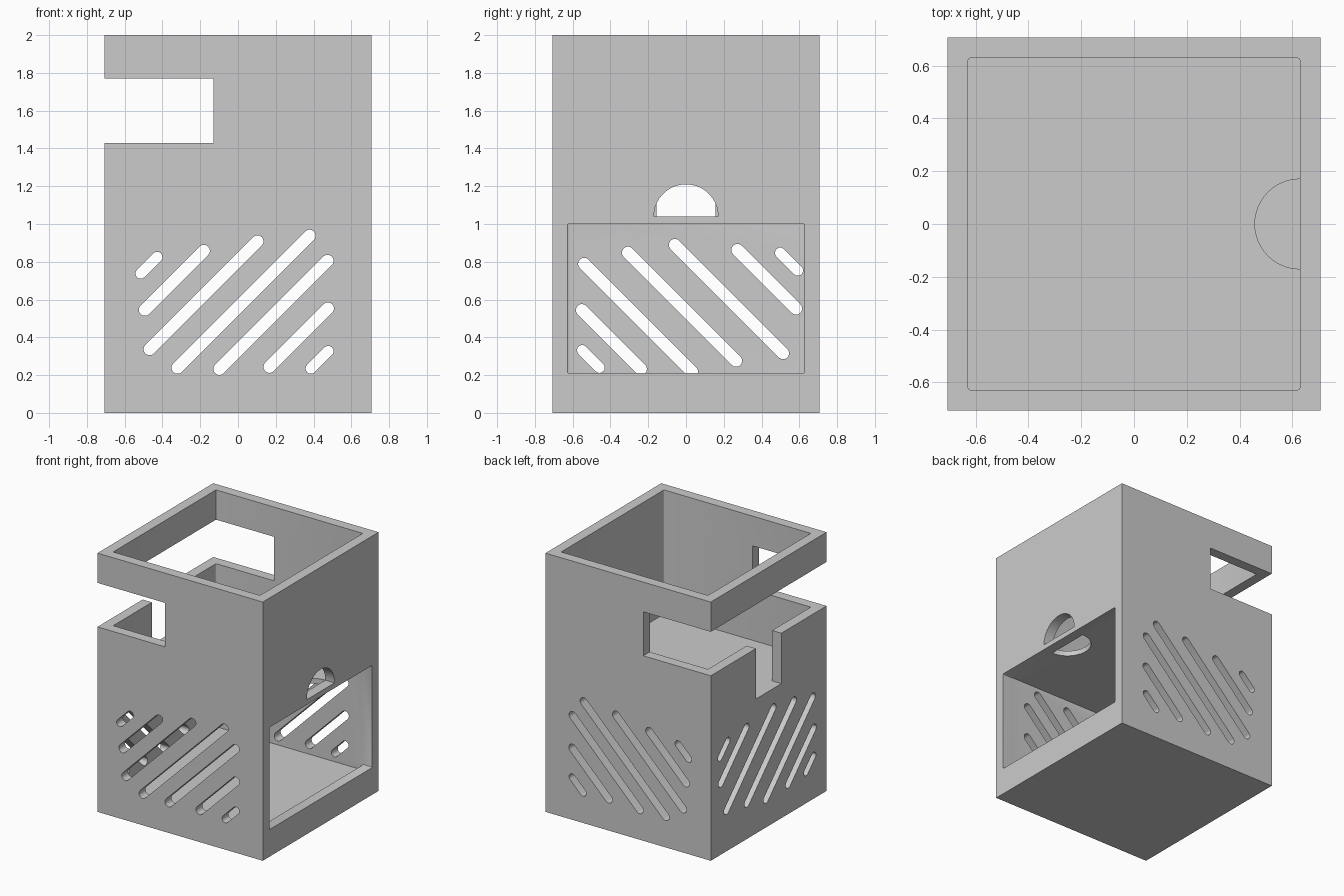
import bpy, bmesh
from math import pi, cos, sin
from mathutils import Vector

if "Cube" in bpy.data.objects:
    bpy.data.objects.remove(bpy.data.objects["Cube"], do_unlink=True)

HALF, INNER, TOP = 0.707, 0.628, 2.0
FLOOR, SHELF_LOW, SHELF_TOP = 0.17, 1.0, 1.04
OUT = HALF + 0.1

grey = bpy.data.materials.new("plain grey")
grey.use_nodes = True
colour = (0.6, 0.6, 0.6, 1)
grey.diffuse_color = colour
grey.node_tree.nodes["Principled BSDF"].inputs["Base Color"].default_value = colour


def arc(cx, cy, r, start, end, n):
    steps = [start + (end - start) * i / n for i in range(n + 1)]
    return [(cx + r * cos(a), cy + r * sin(a)) for a in steps]


def rect(u0, v0, u1, v1, r=0):
    if not r:
        return [(u0, v0), (u1, v0), (u1, v1), (u0, v1)]
    centres = [(u1 - r, v1 - r), (u0 + r, v1 - r), (u0 + r, v0 + r), (u1 - r, v0 + r)]
    return [p for i, c in enumerate(centres)
            for p in arc(*c, r, i * pi / 2, (i + 1) * pi / 2, 3)]


def slot(u, v, length, lean, r):
    """Round-ended slot at 45 degrees, starting at its lower end."""
    a = pi / 4 if lean > 0 else 3 * pi / 4
    return (arc(u + lean * length, v + length, r, a - pi / 2, a + pi / 2, 10)
            + arc(u, v, r, a + pi / 2, a + 3 * pi / 2, 10))


def prism(name, profile, axis, low, high):
    """Extrude a 2D profile along an axis."""
    place = {"x": lambda u, v, w: (w, u, v),
             "y": lambda u, v, w: (u, w, v),
             "z": lambda u, v, w: (u, v, w)}[axis]
    bm = bmesh.new()
    face = bm.faces.new([bm.verts.new(place(u, v, low)) for u, v in profile])
    ext = bmesh.ops.extrude_face_region(bm, geom=[face])
    moved = [g for g in ext["geom"] if isinstance(g, bmesh.types.BMVert)]
    bmesh.ops.translate(bm, verts=moved, vec=Vector(place(0, 0, high - low)))
    bmesh.ops.recalc_face_normals(bm, faces=bm.faces)
    mesh = bpy.data.meshes.new(name)
    bm.to_mesh(mesh)
    bm.free()
    mesh.materials.append(grey)
    obj = bpy.data.objects.new(name, mesh)
    bpy.context.collection.objects.link(obj)
    return obj


housing = prism("housing", rect(-HALF, -HALF, HALF, HALF), "z", 0, TOP)


def cut(profile, axis, low, high):
    cutter = prism("cutter", profile, axis, low, high)
    cutter.hide_render = True
    mod = housing.modifiers.new("cut", "BOOLEAN")
    mod.operation, mod.solver, mod.object = "DIFFERENCE", "EXACT", cutter
    bpy.context.view_layer.objects.active = housing
    bpy.ops.object.modifier_apply(modifier=mod.name)
    bpy.data.objects.remove(cutter, do_unlink=True)


# Open upper bay and closed lower bay, with the shelf left between them
cavity = rect(-INNER, -INNER, INNER, INNER, 0.008)
cut(cavity, "z", SHELF_TOP, TOP + 0.1)
cut(cavity, "z", FLOOR, SHELF_LOW)

# Access window, and the half-round cable holes in wall and shelf
cut(rect(-INNER, 0.21, INNER, SHELF_LOW, 0.008), "x", INNER - 0.1, OUT)
cut(arc(0, SHELF_TOP, 0.17, 0, pi, 32), "x", INNER - 0.05, OUT)
cut(arc(INNER, 0, 0.17, pi / 2, 3 * pi / 2, 32), "z", SHELF_LOW - 0.05, SHELF_TOP + 0.05)

# Wide side opening that wraps the corners, with a notch below it
cut(rect(-OUT, 1.43, -0.13, 1.77), "y", -OUT, OUT)
cut(rect(-0.155, SHELF_TOP, 0.155, 1.5), "x", -OUT, -INNER + 0.05)

# Vent slots (lower end, run, radius) through the front and back walls
for u, v, run, r in [(-0.515, 0.738, 0.087, 0.028), (-0.493, 0.546, 0.312, 0.032),
                     (-0.468, 0.337, 0.571, 0.032), (-0.320, 0.239, 0.699, 0.032),
                     (-0.098, 0.233, 0.572, 0.032), (0.167, 0.244, 0.309, 0.032),
                     (0.386, 0.235, 0.092, 0.028)]:
    cut(slot(u, v, run, 1, r), "y", -OUT, OUT)

# Vent slots through the left-hand wall
for u, v, run, r in [(-0.458, 0.240, 0.091, 0.028), (-0.239, 0.232, 0.312, 0.032),
                     (0.032, 0.218, 0.571, 0.032), (0.265, 0.276, 0.572, 0.032),
                     (0.514, 0.316, 0.573, 0.032), (0.583, 0.552, 0.311, 0.032),
                     (0.592, 0.754, 0.093, 0.028)]:
    cut(slot(u, v, run, -1, r), "x", -OUT, -INNER + 0.05)

# Smooth the curved cuts and keep the corners crisp
bpy.ops.object.select_all(action="DESELECT")
housing.select_set(True)
bpy.context.view_layer.objects.active = housing
bpy.ops.object.shade_smooth_by_angle()
